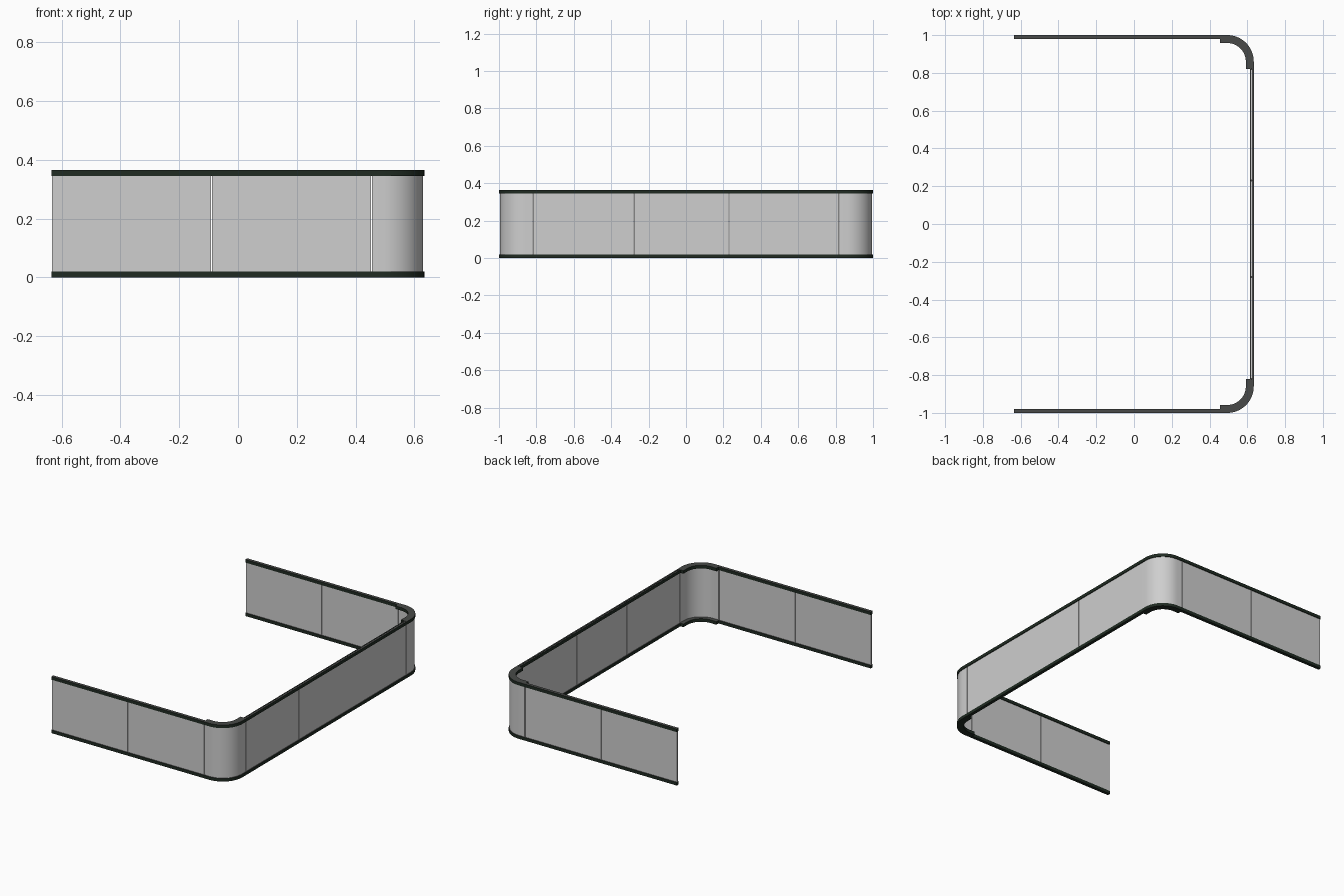
import bpy, bmesh, math
from mathutils import Vector

if "Cube" in bpy.data.objects:
    bpy.data.objects.remove(bpy.data.objects["Cube"])

X, Y, H = 0.634, 1.0, 0.365      # outer half sizes and height
RAIL = 0.02                      # rail height
CORNER, R = 0.18, 0.14           # corner length along each wall, bend radius


def material(name, col):
    m = bpy.data.materials.new(name)
    m.diffuse_color = (*col, 1)
    m.use_nodes = True
    m.node_tree.nodes["Principled BSDF"].inputs["Base Color"].default_value = m.diffuse_color
    return m


GLASS = material("pale grey glass", (0.62, 0.62, 0.62))
SIDE = material("dark green rail", (0.014, 0.024, 0.016))
TOP = material("dark grey rail top", (0.065, 0.068, 0.065))


def band(name, path, d0, d1, z0, z1, mats):
    """Upright strip along path [(point, outward normal)], from depth d0 to d1 inward."""
    bm = bmesh.new()
    rings = []
    for p, n in path:
        a, b = p - n * d0, p - n * d1
        rings.append([bm.verts.new((q.x, q.y, z)) for q, z in
                      ((a, z0), (a, z1), (b, z1), (b, z0))])
    for r, s in zip(rings, rings[1:]):
        for i in range(4):
            j = (i + 1) % 4
            bm.faces.new((r[i], r[j], s[j], s[i]))
    bm.faces.new(rings[0])
    bm.faces.new(rings[-1][::-1])
    bmesh.ops.recalc_face_normals(bm, faces=bm.faces)
    if len(mats) > 1:            # upward faces get the second colour
        for f in bm.faces:
            f.material_index = int(f.normal.z > 0.5)
    me = bpy.data.meshes.new(name)
    bm.to_mesh(me)
    bm.free()
    for m in mats:
        me.materials.append(m)
    ob = bpy.data.objects.new(name, me)
    bpy.context.collection.objects.link(ob)
    bpy.ops.object.select_all(action='DESELECT')
    ob.select_set(True)
    bpy.context.view_layer.objects.active = ob
    bpy.ops.object.shade_smooth_by_angle(angle=math.radians(30))


def rails(name, path, d0, d1):
    band(name + "_bottom_rail", path, d0, d1, 0, RAIL, [SIDE, TOP])
    band(name + "_top_rail", path, d0, d1, H - RAIL, H, [SIDE, TOP])


def panel(name, path, z1=H - RAIL / 2):
    band(name + "_glass", path, 0.005, 0.015, RAIL / 2, z1, [GLASS])


def side_path(s, x0, x1):
    n = Vector((0, s))
    return [(Vector((x, s * Y)), n) for x in (x0, x1)]


def end_path(y0, y1):
    n = Vector((1, 0))
    return [(Vector((X, y)), n) for y in (y0, y1)]


def corner_path(s, trim=0.0):
    pts = [(Vector((X - CORNER + trim, s * Y)), Vector((0, s)))]
    for i in range(17):
        a = math.pi / 2 * (1 - i / 16)
        n = Vector((math.cos(a), s * math.sin(a)))
        pts.append((Vector((X - R, s * (Y - R))) + n * R, n))
    pts.append((Vector((X, s * (Y - CORNER + trim))), Vector((1, 0))))
    return pts


G = 0.002                        # half gap between glass panes
XC, YC = X - CORNER, Y - CORNER  # where the corner pieces begin

# side walls and rounded corners, mirrored in y
for s, tag in ((-1, "front"), (1, "back")):
    rails(tag + "_side", side_path(s, -X, XC), 0, 0.02)
    mid = (XC - X) / 2
    panel(tag + "_outer", side_path(s, -X + 0.001, mid - G))
    panel(tag + "_inner", side_path(s, mid + G, XC - G))
    rails(tag + "_corner", corner_path(s), 0, 0.042)
    panel(tag + "_corner", corner_path(s, G))

# long end wall: channel top rail with the glass edge showing inside
band("end_bottom_rail", end_path(-YC, YC), 0, 0.02, 0, RAIL, [SIDE, TOP])
band("end_top_rail_outer", end_path(-YC, YC), 0, 0.010, H - RAIL, H, [SIDE, TOP])
band("end_top_rail_inner", end_path(-YC, YC), 0.015, 0.02, H - RAIL, H, [SIDE, TOP])
cuts = [-YC, -0.28, 0.23, YC]
for i, (a, b) in enumerate(zip(cuts, cuts[1:])):
    panel(f"end_pane_{i + 1}", end_path(a + G, b - G), H - 0.003)
